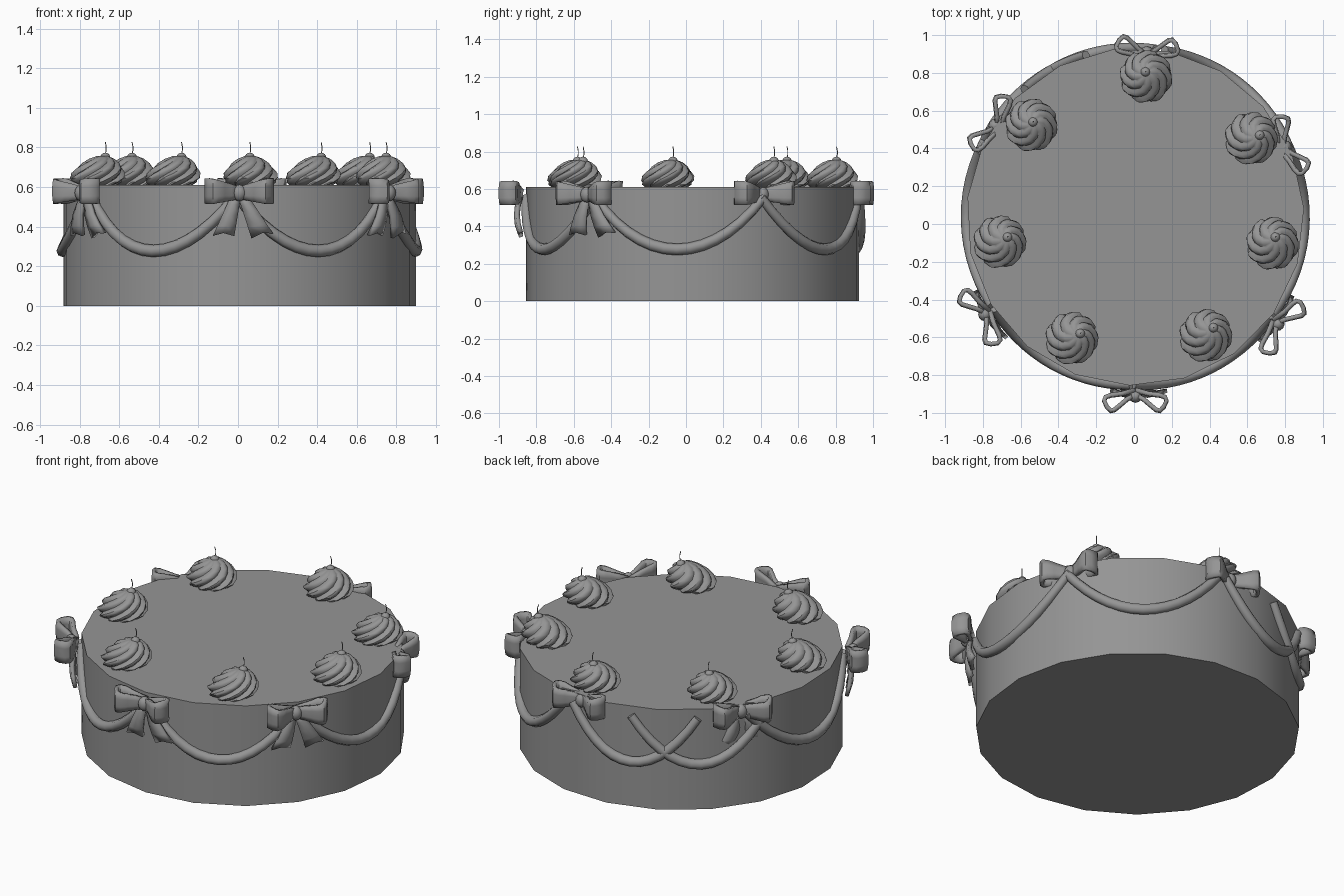
import bpy, bmesh, math
from mathutils import Vector

if "Cube" in bpy.data.objects:
    bpy.data.objects.remove(bpy.data.objects["Cube"])

CX, CY, R, TOP = 0.007, 0.0385, 0.894, 0.61
rad = math.radians
grey = bpy.data.materials.new("dark_icing")
grey.diffuse_color = (0.3, 0.3, 0.3, 1)
grey.use_nodes = True
grey.node_tree.nodes["Principled BSDF"].inputs["Base Color"].default_value = grey.diffuse_color


def add(name, bm, angle=40):
    bmesh.ops.recalc_face_normals(bm, faces=bm.faces)
    me = bpy.data.meshes.new(name)
    bm.to_mesh(me)
    bm.free()
    me.materials.append(grey)
    ob = bpy.data.objects.new(name, me)
    bpy.context.collection.objects.link(ob)
    bpy.ops.object.select_all(action='DESELECT')
    ob.select_set(True)
    bpy.context.view_layer.objects.active = ob
    bpy.ops.object.shade_smooth_by_angle(angle=rad(angle))
    return ob


def skin(bm, rows, closed=False):
    """Join rows of points into a surface; closed rows wrap round."""
    vs = [[bm.verts.new(p) for p in row] for row in rows]
    n = len(rows[0])
    for a, b in zip(vs, vs[1:]):
        for i in range(n if closed else n - 1):
            j = (i + 1) % n
            bm.faces.new((a[i], a[j], b[j], b[i]))
    return vs


def tube(bm, pts, radii, sides=8):
    rows = []
    for i, p in enumerate(pts):
        d = (pts[min(i + 1, len(pts) - 1)] - pts[max(i - 1, 0)]).normalized()
        out = Vector((p.x - CX, p.y - CY, 0)).normalized()
        a = d.cross(out).normalized()
        b = d.cross(a)
        rows.append([p + radii[i] * (math.cos(t) * a + math.sin(t) * b)
                     for t in (math.tau * k / sides for k in range(sides))])
    vs = skin(bm, rows, True)
    bm.faces.new(vs[0])
    bm.faces.new(vs[-1])


# cake body: 19-sided drum with a corner at -54 degrees
bm = bmesh.new()
ring = [(CX + R * math.cos(rad(-54) + math.tau * k / 19),
         CY + R * math.sin(rad(-54) + math.tau * k / 19)) for k in range(19)]
vs = skin(bm, [[(x, y, z) for x, y in ring] for z in (0, TOP)], True)
bm.faces.new(vs[0])
bm.faces.new(vs[1])
add("cake_body", bm)

# sagging icing garlands; two cross at the back left
for a0, a1 in ((-91, -36), (-36, 25), (24, 80), (83, 131),
               (107, 157), (149, 212), (213, 269)):
    bm = bmesh.new()
    pts, radii = [], []
    for k in range(15):
        t = -1 + 2 * k / 14
        th = rad((a0 + a1) / 2 + t * (a1 - a0) / 2)
        pts.append(Vector((CX + 0.893 * math.cos(th), CY + 0.893 * math.sin(th),
                           0.277 + 0.28 * t * t)))
        radii.append(0.031 - 0.006 * t * t)
    tube(bm, pts, radii)
    add("garland", bm, 60)

# bow: two ribbon loops, two tails and a knot, built facing -y
LOOP = [(0, .03), (.07, .05), (.13, .058), (.158, .068), (.165, .088), (.15, .12),
        (.13, .14), (.11, .135), (.08, .11), (.045, .08), (0, .055)]
bm = bmesh.new()
for s in (-1, 1):
    rows = []
    for u, v in LOOP:
        h = 0.028 + 0.036 * min(1, u / 0.14)
        rows.append([(s * u, -v - 0.006 * (1 - q * q), 0.57 + 0.06 * u + q * h)
                     for q in (-1, -.4, .4, 1)])
    skin(bm, rows)
    rows = []
    for k in range(5):
        t = k / 4
        x = s * (0.015 + (0.1 if s > 0 else 0.065) * t)
        z, w = 0.56 - 0.205 * t, 0.02 + 0.033 * t
        v = 0.035 + 0.018 * math.sin(math.pi * t)
        notch = 0.015 if k == 4 else 0
        rows.append([(x - w, -v, z - (0.012 * t if s > 0 else 0)),
                     (x, -v - 0.01, z + notch),
                     (x + w, -v, z + (0.012 * t if s > 0 else 0))])
    skin(bm, rows)
bow_mesh = add("bow", bm, 50)
mod = bow_mesh.modifiers.new("thickness", 'SOLIDIFY')
mod.thickness = 0.022
mod.offset = 0
bm = bmesh.new()
bmesh.ops.create_uvsphere(bm, u_segments=12, v_segments=8, radius=1)
bmesh.ops.scale(bm, vec=(0.036, 0.035, 0.042), verts=bm.verts)
bmesh.ops.translate(bm, vec=(0, -0.065, 0.57), verts=bm.verts)
knot = add("bow_knot", bm, 60)

# six bows round the rim; the rear three sit deeper in the icing
for i, (a, r) in enumerate(((-90, .885), (-37, .88), (213, .885),
                            (25, .81), (86, .805), (147, .82))):
    for src in (bow_mesh, knot):
        ob = src
        if i:
            ob = src.copy()
            bpy.context.collection.objects.link(ob)
        ob.location = (CX + r * math.cos(rad(a)), CY + r * math.sin(rad(a)), 0)
        ob.rotation_euler.z = rad(a + 90)

# piped cream swirls, each leaning toward its own cherry and stem
PROFILE = [(.11, 0), (.13, .014), (.142, .036), (.136, .06), (.12, .085),
           (.095, .11), (.065, .132), (.03, .146)]
for x, y, ox, oy in ((.065, .775, -.005, .03), (.61, .45, .055, .02),
                     (.73, -.11, .018, .04), (.37, -.6, .05, .05),
                     (-.34, -.61, .055, .03), (-.72, -.1, .05, .03),
                     (-.545, .52, .01, .02)):
    bm = bmesh.new()
    rows = []
    for r, h in PROFILE:
        t = h / 0.146
        row = []
        for k in range(48):
            bump = (1, .985, .95, .89, .82, .93)[k % 6]
            th = math.tau * k / 48 + 1.9 * t
            row.append((x + 0.7 * ox * t + r * bump * math.cos(th),
                        y + 0.7 * oy * t + r * bump * math.sin(th), TOP + h))
        rows.append(row)
    vs = skin(bm, rows, True)
    bm.faces.new(vs[0])
    bm.faces.new(vs[-1])
    add("cream_swirl", bm, 35)
    bm = bmesh.new()
    bmesh.ops.create_uvsphere(bm, u_segments=12, v_segments=8, radius=0.026)
    bmesh.ops.translate(bm, vec=(x + ox, y + oy, 0.747), verts=bm.verts)
    add("cherry", bm, 60)
    bm = bmesh.new()
    tube(bm, [Vector((x + ox + dx, y + oy + dx, z)) for dx, z in
              ((0, .765), (.004, .785), (.004, .805), (0, .826))],
         [.0025] * 4, 5)
    add("cherry_stem", bm, 60)
